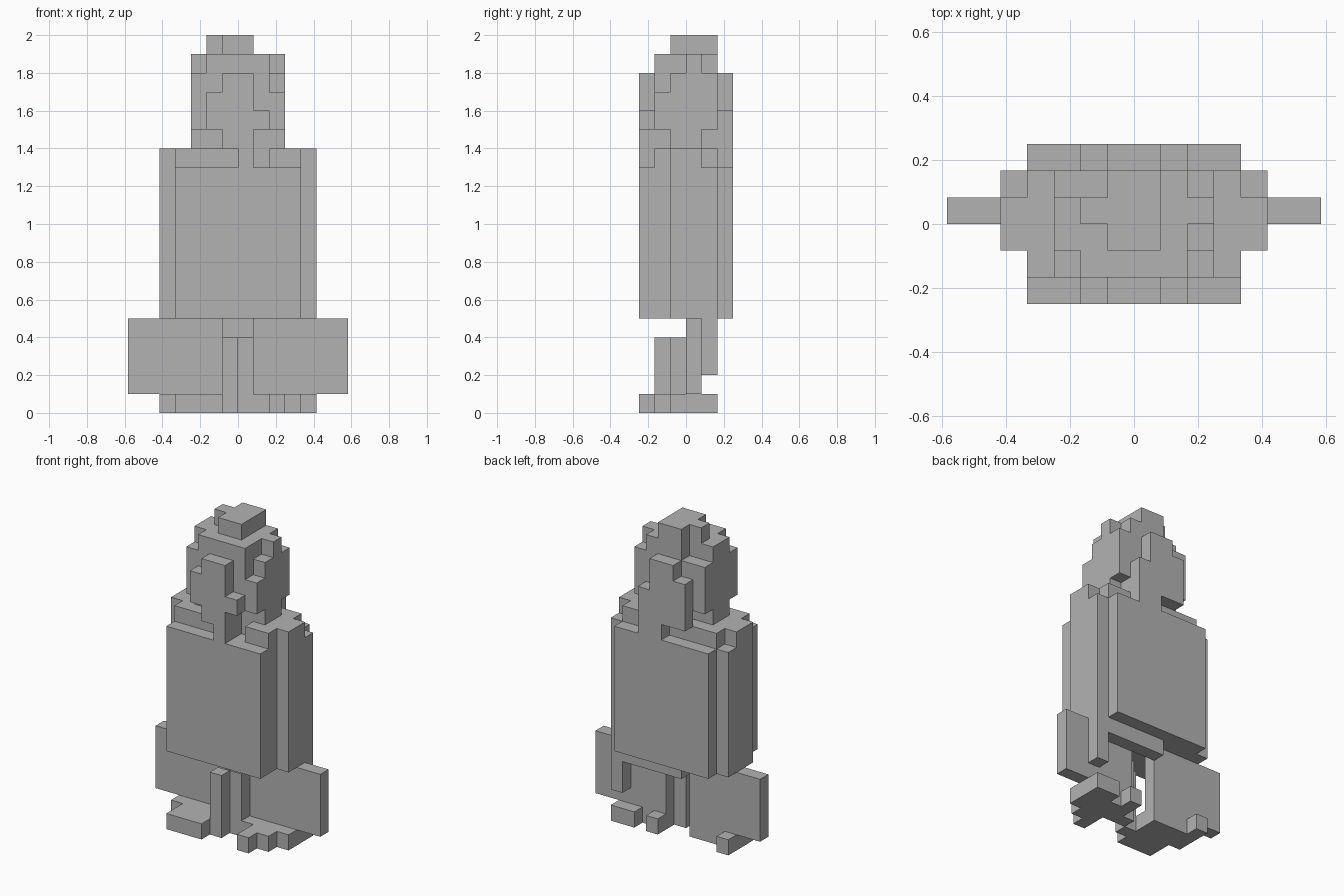
import bpy

cube = bpy.data.objects.get("Cube")
if cube:
    bpy.data.objects.remove(cube, do_unlink=True)

U, H = 1 / 12, 0.1  # grid step across and grid step in height

grey = bpy.data.materials.new("plain grey")
grey.use_nodes = True
colour = (0.45, 0.45, 0.45, 1)
grey.diffuse_color = colour
grey.node_tree.nodes["Principled BSDF"].inputs["Base Color"].default_value = colour

SIDES = [(0, 2, 3, 1), (4, 5, 7, 6), (0, 1, 5, 4), (2, 6, 7, 3), (0, 4, 6, 2), (1, 3, 7, 5)]


def part(name, *boxes):
    """One object from boxes given in grid steps: x range, y range, z range."""
    verts, faces = [], []
    for xs, ys, zs in boxes:
        n = len(verts)
        verts += [(x * U, y * U, z * H) for x in xs for y in ys for z in zs]
        faces += [[n + i for i in side][::-1] for side in SIDES]
    mesh = bpy.data.meshes.new(name)
    mesh.from_pydata(verts, [], faces)
    mesh.flip_normals()
    mesh.materials.append(grey)
    obj = bpy.data.objects.new(name, mesh)
    bpy.context.collection.objects.link(obj)
    return obj


# Feet with stepped toes and heels
part("left_foot",
     ((0, 1), (-1, 0), (0, 1)),
     ((1, 2), (-1, 2), (0, 1)),
     ((2, 3), (-3, 1), (0, 1)),
     ((3, 4), (-2, 2), (0, 1)),
     ((4, 5), (-1, 2), (0, 1)))
part("right_foot",
     ((-4, -1), (-3, 1), (0, 1)),
     ((-5, -4), (-1, 2), (0, 1)))

# Posts and wide panels under the body
part("left_post", ((0, 1), (-1, 0), (1, 4)))
part("right_post", ((-1, 0), (-2, -1), (0, 4)))
for name, xs in (("left_panel", (1, 7)), ("right_panel", (-7, -1))):
    part(name, (xs, (0, 1), (1, 5)))
part("back_bar", ((-1, 4), (1, 2), (4, 5)))
part("back_hanging_block", ((4, 5), (1, 2), (2, 5)))

# Body with side strips
part("body", ((-4, 4), (-3, 3), (5, 13)))
for name, xs in (("left_side", (4, 5)), ("right_side", (-5, -4))):
    part(name, (xs, (-1, 1), (5, 14)), (xs, (1, 2), (5, 13)))

# Shoulders with a small front notch
part("shoulders",
     ((-4, 4), (-1, 2), (13, 14)),
     ((-4, 1), (-2, -1), (13, 14)),
     ((2, 4), (-2, -1), (13, 14)))

# Neck
part("neck",
     ((-3, 3), (-1, 1), (14, 15)),
     ((-1, 1), (-2, -1), (14, 15)),
     ((-1, 2), (1, 2), (14, 15)))

# Head with stepped corners
part("head",
     ((-2, 2), (-2, 1), (15, 19)),
     ((-1, 2), (1, 2), (15, 19)),
     ((-3, -1), (1, 2), (15, 18)),
     ((-3, -2), (-1, 1), (15, 19)),
     ((-3, -2), (-2, -1), (15, 18)),
     ((2, 3), (-2, -1), (15, 17)),
     ((2, 3), (-1, 0), (15, 18)),
     ((2, 3), (0, 1), (15, 19)),
     ((2, 3), (1, 2), (15, 18)))
part("head_cap",
     ((-1, 1), (-1, 2), (19, 20)),
     ((-2, -1), (0, 1), (19, 20)))

# Raised columns on the front and back of the head
part("front_column",
     ((-1, 1), (-3, -2), (14, 18)),
     ((0, 1), (-3, -2), (13, 14)),
     ((-2, -1), (-3, -2), (15, 17)),
     ((1, 2), (-3, -2), (15, 16)))
part("back_column",
     ((-1, 1), (2, 3), (14, 18)),
     ((0, 1), (2, 3), (13, 14)),
     ((1, 2), (2, 3), (13, 16)),
     ((-2, -1), (2, 3), (14, 17)))
